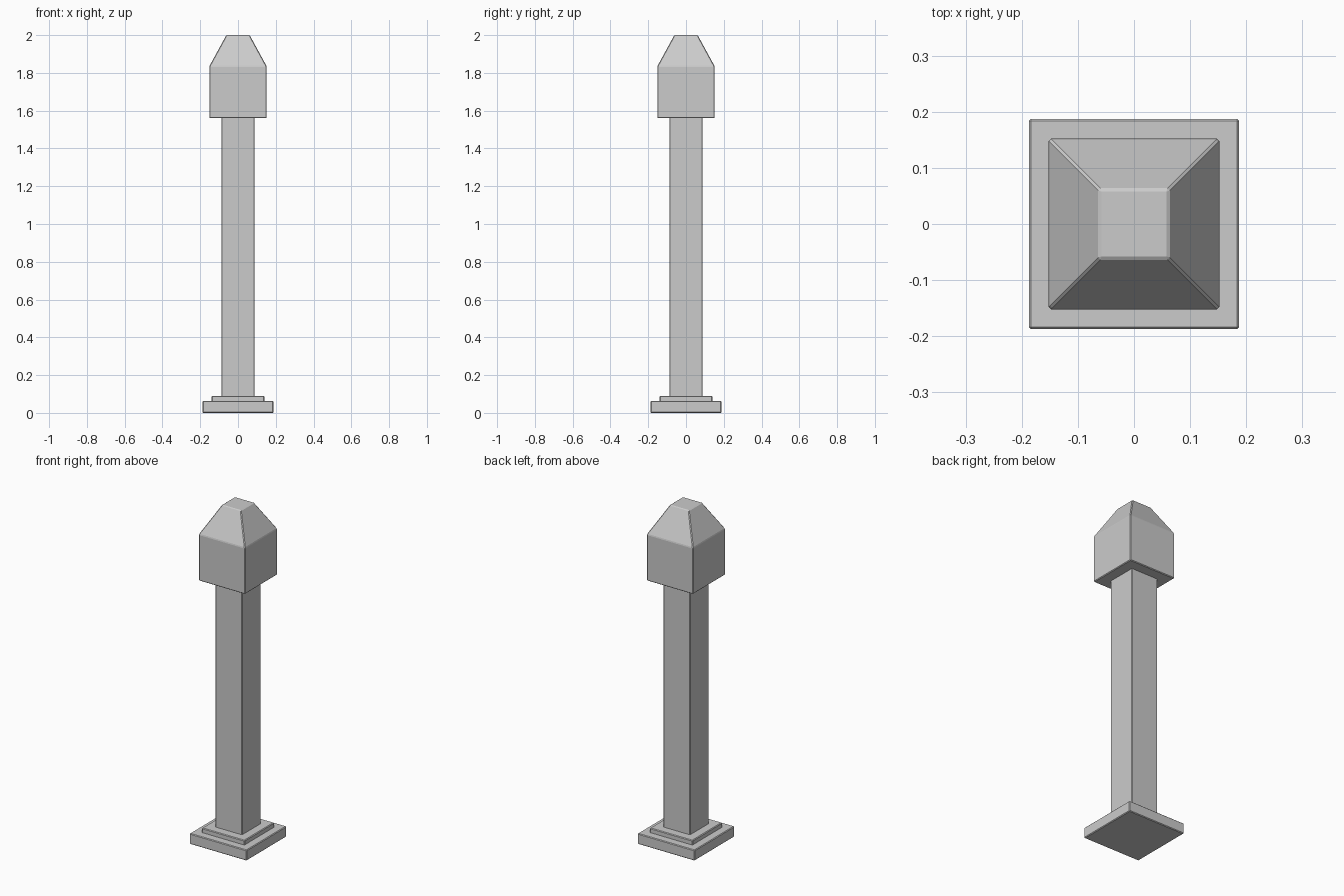
import bpy, math

if "Cube" in bpy.data.objects:
    bpy.data.objects.remove(bpy.data.objects["Cube"])


def square_block(name, sections, bevel):
    """Stack of square sections given as (half width, height), closed at both ends."""
    verts, faces = [], []
    for h, z in sections:
        verts += [(-h, -h, z), (h, -h, z), (h, h, z), (-h, h, z)]
    for s in range(len(sections) - 1):
        for i in range(4):
            a, b = s * 4 + i, s * 4 + (i + 1) % 4
            faces.append((a, b, b + 4, a + 4))
    top = len(verts) - 4
    faces += [(3, 2, 1, 0), (top, top + 1, top + 2, top + 3)]
    mesh = bpy.data.meshes.new(name)
    mesh.from_pydata(verts, [], faces)
    obj = bpy.data.objects.new(name, mesh)
    bpy.context.collection.objects.link(obj)
    # Narrow softened edges
    mod = obj.modifiers.new("soft_edges", 'BEVEL')
    mod.width = bevel
    mod.segments = 1
    mod.limit_method = 'ANGLE'
    mod.angle_limit = math.radians(20)
    return obj


# Stepped foot
square_block("base_plate", [(0.1875, 0), (0.1875, 0.063)], 0.004)
square_block("base_step", [(0.14, 0.055), (0.14, 0.09)], 0.004)

# Long square shaft, slightly embedded at both ends
square_block("shaft", [(0.088, 0.08), (0.088, 1.57)], 0.004)

# Head block with tapered, flat-topped cap
square_block("head", [(0.152, 1.56), (0.152, 1.835), (0.062, 2.0)], 0.004)
